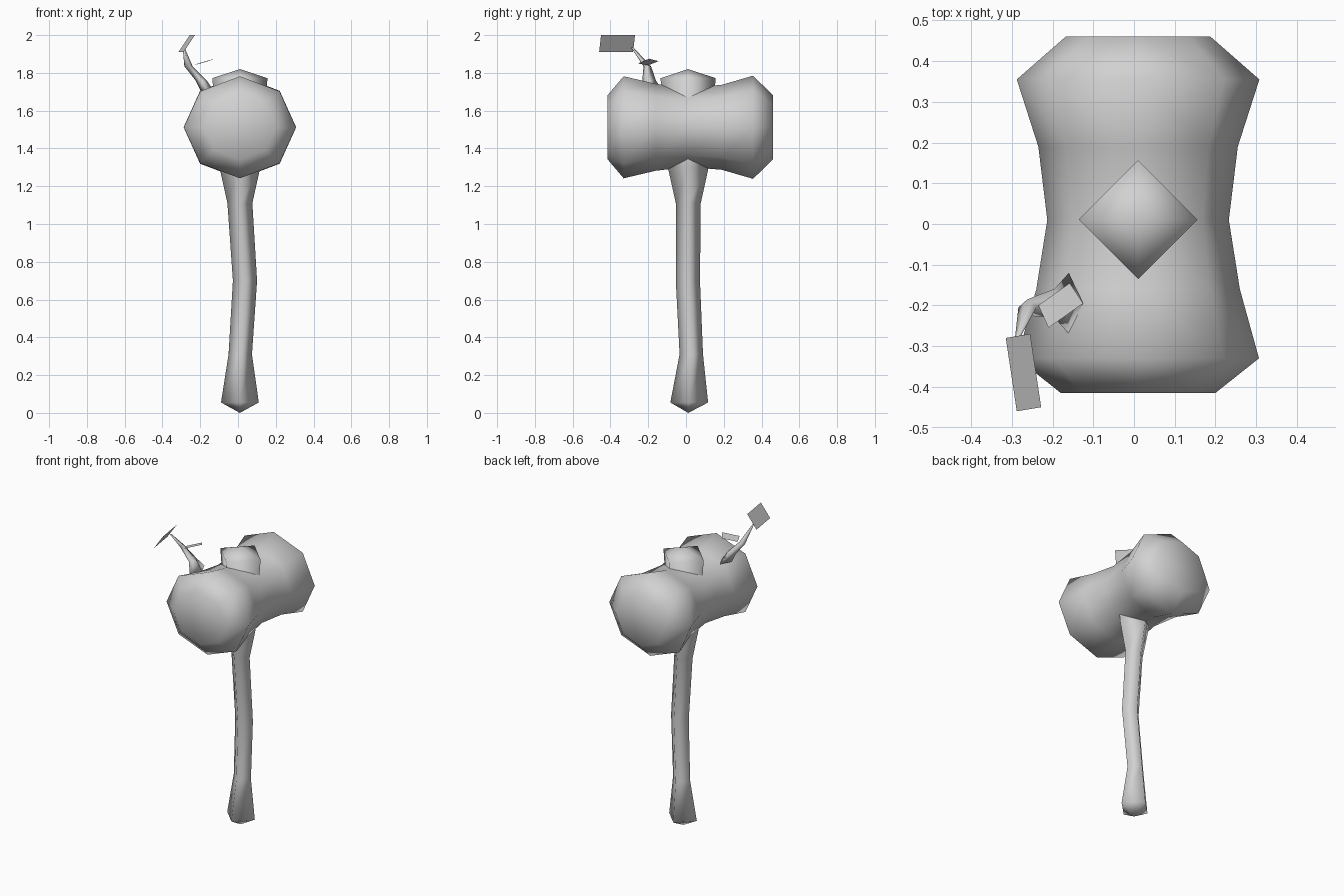
import bpy, bmesh
from math import cos, sin, tau

cube = bpy.data.objects.get("Cube")
if cube:
    bpy.data.objects.remove(cube, do_unlink=True)

grey = bpy.data.materials.new("plain_grey")
grey.use_nodes = True
grey.diffuse_color = (0.64, 0.64, 0.64, 1)
grey.node_tree.nodes["Principled BSDF"].inputs["Base Color"].default_value = (0.64, 0.64, 0.64, 1)


def finish(name, bm, smooth=True):
    if smooth:
        bmesh.ops.recalc_face_normals(bm, faces=bm.faces)
    for f in bm.faces:
        f.smooth = smooth
    mesh = bpy.data.meshes.new(name)
    bm.to_mesh(mesh)
    bm.free()
    mesh.materials.append(grey)
    obj = bpy.data.objects.new(name, mesh)
    bpy.context.collection.objects.link(obj)


def loft(name, rings, sides, along_y=False, tips=(None, None)):
    """Skin rings of (centre, radius a, radius b); close each end with a tip point or a flat cap."""
    bm = bmesh.new()
    loops = []
    for (x, y, z), ra, rb in rings:
        loop = []
        for i in range(sides):
            a, b = ra * cos(tau * i / sides), rb * sin(tau * i / sides)
            loop.append(bm.verts.new((x + a, y, z + b) if along_y else (x + a, y + b, z)))
        loops.append(loop)
    for lo, hi in zip(loops, loops[1:]):
        for i in range(sides):
            j = (i + 1) % sides
            bm.faces.new((lo[i], lo[j], hi[j], hi[i]))
    for loop, tip in zip((loops[0], loops[-1]), tips):
        if tip is None:
            bm.faces.new(loop)
        else:
            point = bm.verts.new(tip)
            for i in range(sides):
                bm.faces.new((loop[i], loop[(i + 1) % sides], point))
    finish(name, bm)


def leaf(name, corners):
    bm = bmesh.new()
    bm.faces.new([bm.verts.new(c) for c in corners])
    finish(name, bm, smooth=False)


# Octagonal mallet head, waisted in the middle
head = [(-0.415, 0.19, 0.17), (-0.33, 0.297, 0.27), (-0.16, 0.25, 0.23),
        (0.01, 0.223, 0.21), (0.19, 0.245, 0.225), (0.355, 0.298, 0.273), (0.46, 0.178, 0.17)]
loft("mallet_head", [((0.01, y, 1.512), rx, rz) for y, rx, rz in head], 8, along_y=True)

# Crooked four-sided handle passing through the head to a flared top
handle = [(0.01, 0.017, 0.055, 0.10), (0.012, 0.028, 0.31, 0.062), (0.037, 0.01, 0.70, 0.064),
          (0.01, 0.012, 1.11, 0.066), (0.01, 0.012, 1.30, 0.108), (0.01, 0.011, 1.772, 0.146)]
loft("handle", [((x, y, z), r, r) for x, y, z, r in handle], 4,
     tips=((0.01, 0.012, 0), (0.01, 0.011, 1.82)))

# Bent twig growing from the head
twig = [((-0.16, -0.195, 1.70), 0.035, 0.075), ((-0.195, -0.195, 1.76), 0.03, 0.036),
        ((-0.262, -0.205, 1.835), 0.022, 0.02), ((-0.288, -0.285, 1.935), 0.005, 0.006)]
loft("twig", twig, 4)

# Flat leaves
leaf("upper_leaf", [(-0.315, -0.28, 1.91), (-0.288, -0.46, 1.91),
                    (-0.228, -0.45, 2.0), (-0.255, -0.27, 2.0)])
leaf("lower_leaf", [(-0.235, -0.20, 1.84), (-0.21, -0.255, 1.85),
                    (-0.125, -0.195, 1.875), (-0.158, -0.145, 1.862)])
